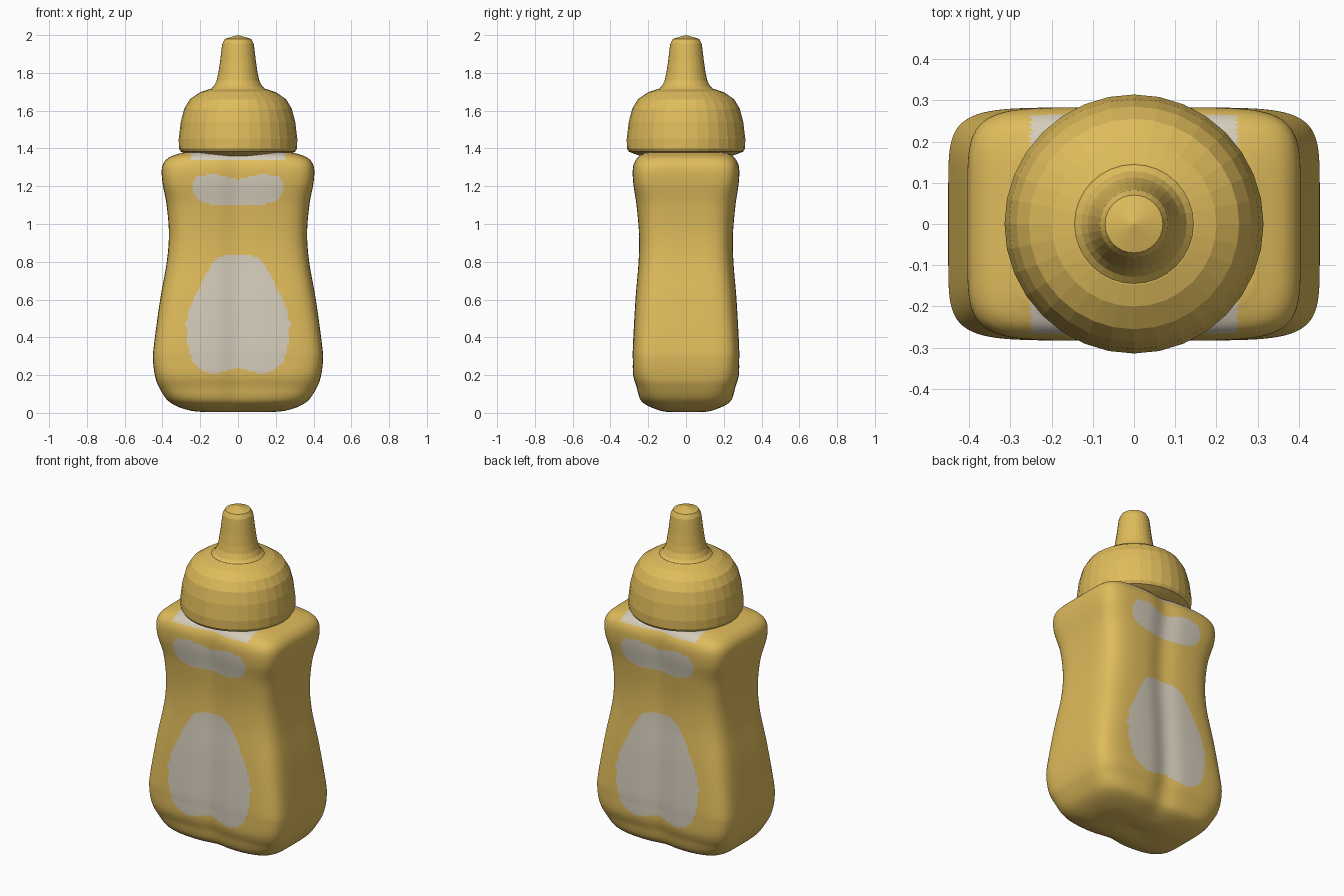
import bpy, bmesh, math

if "Cube" in bpy.data.objects:
    bpy.data.objects.remove(bpy.data.objects["Cube"])


def material(name, rgb):
    m = bpy.data.materials.new(name)
    m.diffuse_color = (*rgb, 1)
    m.use_nodes = True
    m.node_tree.nodes["Principled BSDF"].inputs["Base Color"].default_value = m.diffuse_color
    return m


GOLD = material("mustard yellow", (0.74, 0.50, 0.105))
PALE = material("pale grey label", (0.66, 0.60, 0.49))


def loft(name, rings, mats):
    """Skin a stack of equal-length closed rings and cap both ends."""
    bm = bmesh.new()
    loops = [[bm.verts.new(p) for p in ring] for ring in rings]
    n = len(loops[0])
    for lo, hi in zip(loops, loops[1:]):
        for i in range(n):
            j = (i + 1) % n
            bm.faces.new((lo[i], lo[j], hi[j], hi[i]))
    bm.faces.new(loops[0][::-1])
    bm.faces.new(loops[-1])
    me = bpy.data.meshes.new(name)
    bm.to_mesh(me)
    bm.free()
    for m in mats:
        me.materials.append(m)
    ob = bpy.data.objects.new(name, me)
    bpy.context.collection.objects.link(ob)
    return ob


def spline(p0, p1, p2, p3, t):
    return [0.5 * (2 * b + (c - a) * t + (2 * a - 5 * b + 4 * c - d) * t * t
                   + (3 * b - a - 3 * c + d) * t ** 3)
            for a, b, c, d in zip(p0, p1, p2, p3)]


# Bottle: height, half width, half depth, squareness of the section
SECTIONS = [(0.012, 0.01, 0.006, 3), (0.004, 0.14, 0.075, 3), (0.015, 0.265, 0.15, 3.5),
            (0.06, 0.365, 0.235, 4.5), (0.14, 0.42, 0.263, 5.5), (0.20, 0.44, 0.28, 6),
            (0.28, 0.45, 0.282, 6.5), (0.36, 0.445, 0.281, 6.5), (0.60, 0.412, 0.268, 5.5),
            (0.80, 0.377, 0.252, 5), (0.95, 0.366, 0.25, 5), (1.10, 0.378, 0.263, 5),
            (1.22, 0.40, 0.28, 6), (1.30, 0.402, 0.281, 6), (1.345, 0.375, 0.262, 6),
            (1.37, 0.32, 0.232, 5), (1.381, 0.25, 0.18, 5), (1.384, 0.01, 0.008, 3)]


def bottle_ring(z, a, b, n, count=240):
    ring = []
    for i in range(count):
        t = 2 * math.pi * (i + 0.5) / count
        c, s = math.cos(t), math.sin(t)
        r = (abs(c / a) ** n + abs(s / b) ** n) ** (-1 / n)
        x, y = r * c, r * s
        # shallow groove down the middle of front and back
        y *= 1 - 0.075 * math.exp(-(x / 0.075) ** 2)
        ring.append((x, y, z))
    return ring


rings = []
last = len(SECTIONS) - 1
for k in range(last):
    p = [SECTIONS[min(max(k + d, 0), last)] for d in (-1, 0, 1, 2)]
    steps = max(2, math.ceil(math.dist(p[1][:3], p[2][:3]) / 0.011))
    rings += [bottle_ring(*spline(*p, i / steps)) for i in range(steps)]
rings.append(bottle_ring(*SECTIONS[-1]))
bottle = loft("bottle", rings, [GOLD, PALE])

# Painted labels: half width of each patch by height
LOWER = [(0.21, 0.15), (0.23, 0.20), (0.27, 0.24), (0.34, 0.264), (0.47, 0.275), (0.55, 0.257),
         (0.62, 0.226), (0.70, 0.187), (0.78, 0.143), (0.815, 0.12), (0.832, 0.07)]
UPPER = [(1.105, 0.15), (1.125, 0.205), (1.16, 0.235), (1.22, 0.24), (1.25, 0.215), (1.262, 0.15)]


def inside(patch, x, z):
    for (z0, w0), (z1, w1) in zip(patch, patch[1:]):
        if z0 <= z < z1:
            return abs(x) < w0 + (w1 - w0) * (z - z0) / (z1 - z0)
    return False


for f in bottle.data.polygons:
    x, y, z = f.center
    notch = math.exp(-(x / 0.07) ** 2) * 0.025
    lower = inside(LOWER, x, z) and z > 0.21 + notch
    upper = inside(UPPER, x, z) and z < 1.262 - notch
    shoulder = z > 1.338 and abs(x) < 0.25 and abs(y) < 0.265
    front_or_back = abs(f.normal.y) > 0.5
    f.material_index = int(((lower or upper) and front_or_back) or shoulder)
    f.use_smooth = True


# Turned cap and nozzle: radius, height
def turned(name, profile, count):
    rings = [[(r * math.cos(2 * math.pi * i / count), r * math.sin(2 * math.pi * i / count), z)
              for i in range(count)] for r, z in profile]
    return loft(name, rings, [GOLD])


turned("cap", [(0.24, 1.36), (0.27, 1.37), (0.302, 1.383), (0.313, 1.40), (0.314, 1.45),
               (0.303, 1.54), (0.285, 1.61), (0.255, 1.66), (0.20, 1.698), (0.148, 1.715),
               (0.10, 1.72)], 32)
turned("nozzle", [(0.148, 1.712), (0.128, 1.73), (0.113, 1.76), (0.104, 1.80), (0.095, 1.86),
                  (0.088, 1.92), (0.083, 1.955), (0.07, 1.98), (0.001, 2.0)], 32)
